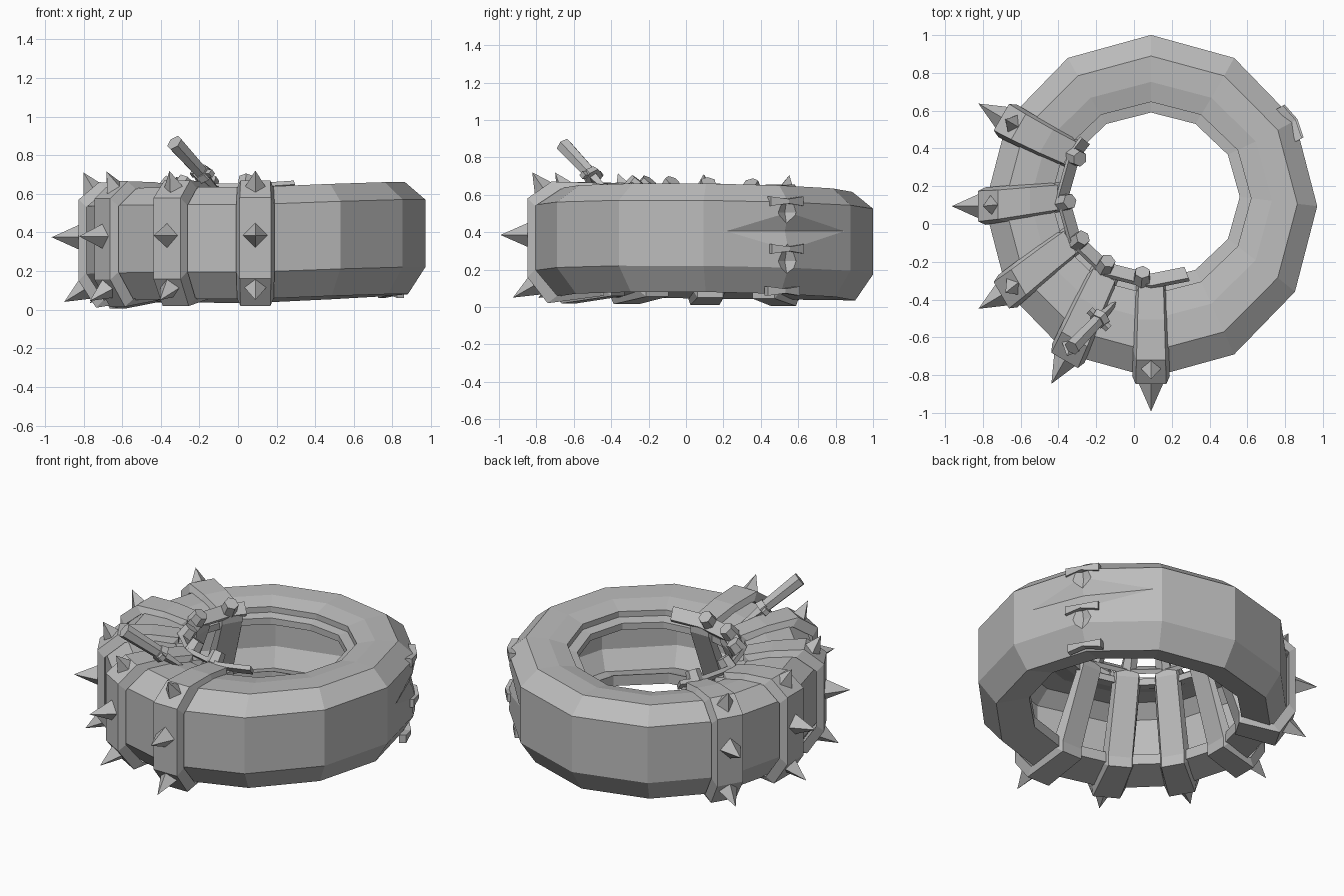
import bpy, bmesh
from math import sin, cos, radians
from mathutils import Vector, Matrix

if "Cube" in bpy.data.objects:
    bpy.data.objects.remove(bpy.data.objects["Cube"])

GREY = bpy.data.materials.new("worn_grey")
GREY.use_nodes = True
GREY.diffuse_color = (0.5, 0.5, 0.5, 1)
GREY.node_tree.nodes["Principled BSDF"].inputs["Base Color"].default_value = (0.5, 0.5, 0.5, 1)

# Cross-section of the hollow tyre as (radius, height from the middle)
OUTSIDE = [(0.62, -0.21), (0.62, -0.275), (0.79, -0.315), (0.88, -0.175), (0.88, 0.175),
           (0.775, 0.265), (0.64, 0.26), (0.53, 0.235), (0.53, 0.20), (0.47, 0.19), (0.47, 0.15)]
INSIDE = [(0.53, 0.16), (0.64, 0.21), (0.76, 0.22), (0.83, 0.15),
          (0.83, -0.15), (0.77, -0.26), (0.67, -0.23)]


def place(a, r, t, z):
    """Point at angle a, radius r, sideways offset t, height z on the warped, slightly oval ring."""
    oval = 0.95 + 0.195 * (min(r, 0.88) - 0.47)
    mid_y = 0.2 - 0.12 * min(r, 0.88)
    dz = 0.035 * max(cos(a), 0) - 0.01 * sin(a)
    return Vector((0.09 + r * cos(a) - t * sin(a),
                   mid_y + r * oval * sin(a) + t * cos(a), 0.36 + z + dz))


def finish(bm, name):
    bmesh.ops.recalc_face_normals(bm, faces=bm.faces)
    mesh = bpy.data.meshes.new(name)
    bm.to_mesh(mesh)
    bm.free()
    mesh.materials.append(GREY)
    obj = bpy.data.objects.new(name, mesh)
    bpy.context.collection.objects.link(obj)
    return obj


def loft(name, rings, closed=False):
    """Skin a list of equal point rings."""
    bm = bmesh.new()
    rows = [[bm.verts.new(p) for p in ring] for ring in rings]
    n = len(rows[0])
    pairs = list(zip(rows, rows[1:])) + ([(rows[-1], rows[0])] if closed else [])
    for a, b in pairs:
        for i in range(n):
            j = (i + 1) % n
            bm.faces.new((a[i], a[j], b[j], b[i]))
    if not closed:
        bm.faces.new(rows[0])
        bm.faces.new(rows[-1])
    return finish(bm, name)


def prism(name, start, end, r1, r2, sides):
    """Cone or prism between two points."""
    axis = end - start
    rot = axis.to_track_quat('Z', 'Y').to_matrix().to_4x4()
    bm = bmesh.new()
    bmesh.ops.create_cone(bm, cap_ends=True, segments=sides, radius1=r1, radius2=r2,
                          depth=axis.length,
                          matrix=Matrix.Translation((start + end) / 2) @ rot)
    bmesh.ops.remove_doubles(bm, verts=bm.verts, dist=0.0001)
    return finish(bm, name)


def outset(d):
    """Outside of the section pushed out by d."""
    return [(r + (d if r > 0.7 else -d if r < 0.63 else 0), z + (d if z > 0 else -d))
            for r, z in OUTSIDE]


# Tyre body, open towards the hole
tyre = loft("tyre", [[place(radians(30 * k), r, 0, z) for r, z in OUTSIDE + INSIDE]
                     for k in range(12)], closed=True)

# Puncture: a four-pointed gash cut into the side
GASH = radians(30)


def gash_cutter(half_width, half_height, z, drop):
    bm = bmesh.new()
    tips = [(0.88 - drop, -half_width, z), (0.88, 0, z + half_height),
            (0.88 - drop, half_width, z), (0.88, 0, z - half_height)]
    ring = [bm.verts.new(place(GASH, *p)) for p in tips]
    for r in (0.84, 1.0):
        apex = bm.verts.new(place(GASH, r, 0, z))
        for i in range(4):
            bm.faces.new((ring[i], ring[(i + 1) % 4], apex))
    return finish(bm, "gash_cutter")


bpy.context.view_layer.objects.active = tyre
for args in ((0.43, 0.1, 0.02, 0.108), (0.055, 0.14, 0.12, 0.015), (0.055, 0.13, -0.14, 0.015)):
    cutter = gash_cutter(*args)
    cutter.hide_render = True
    mod = tyre.modifiers.new("gash", 'BOOLEAN')
    mod.operation, mod.object = 'DIFFERENCE', cutter
    bpy.ops.object.modifier_apply(modifier=mod.name)
    bpy.data.objects.remove(cutter)

# Staples holding the gash together
for i, (r, z) in enumerate([(0.865, 0.18), (0.875, -0.075), (0.83, -0.3)]):
    loft(f"staple_{i + 1}",
         [[place(GASH, r + dr - drop, t, z + s * h)
           for dr, s in ((0.02, 1), (0.02, -1), (-0.02, -1), (-0.02, 1))]
          for t, h, drop in ((-0.1, 0.025, 0.02), (0, 0.012, 0), (0.1, 0.025, 0.02))])

# Armour straps wrapping the whole section, each with bevelled sides and three spikes
for i, deg in enumerate(range(150, 271, 30)):
    a = radians(deg)
    inner, outer = outset(-0.005), outset(0.035)

    def side(points, half):
        return [place(a, r, half * (0.6 + 0.45 * r), z) for r, z in points]

    loft(f"strap_{i + 1}", [side(inner, -0.1), side(outer, -0.08),
                            side(outer, 0.08), side(inner, 0.1)], closed=True)
    spikes = (("middle", 0.90, 0.015, 1.055, 0.015),
              ("upper", 0.83, 0.24, 0.89, 0.35),
              ("lower", 0.86, -0.24, 0.99, -0.32))
    for label, r0, z0, r1, z1 in spikes:
        prism(f"{label}_spike_{i + 1}", place(a, r0, 0, z0), place(a, r1, 0, z1), 0.07, 0, 4)

# Sloping plate along the inner rim, with bolts
loft("rim_plate", [[place(radians(d), r, 0, z) for r, z in
                    ((0.45, 0.21), (0.505, 0.265), (0.49, 0.285), (0.435, 0.23))]
                   for d in (138, 150, 180, 210, 240, 270, 294)])
for i, deg in enumerate((151, 184, 213, 238, 264)):
    a = radians(deg)
    prism(f"rim_bolt_{i + 1}", place(a, 0.47, 0, 0.25), place(a, 0.43, 0, 0.31), 0.05, 0.042, 6)

# Dagger stuck in the tyre
grip_top = Vector((-0.33, -0.655, 0.865))
guard_mid = Vector((-0.185, -0.505, 0.705))
along = (grip_top - guard_mid).normalized()
across = along.cross(Vector((0, 0, 1))).normalized()
prism("dagger_grip", guard_mid, grip_top, 0.037, 0.044, 6)
prism("dagger_guard_hub", guard_mid - along * 0.02, guard_mid + along * 0.02, 0.055, 0.045, 6)
prism("dagger_guard", guard_mid - across * 0.07, guard_mid + across * 0.07, 0.022, 0.022, 4)
prism("dagger_blade", guard_mid - along * 0.22, guard_mid, 0.005, 0.03, 4)
